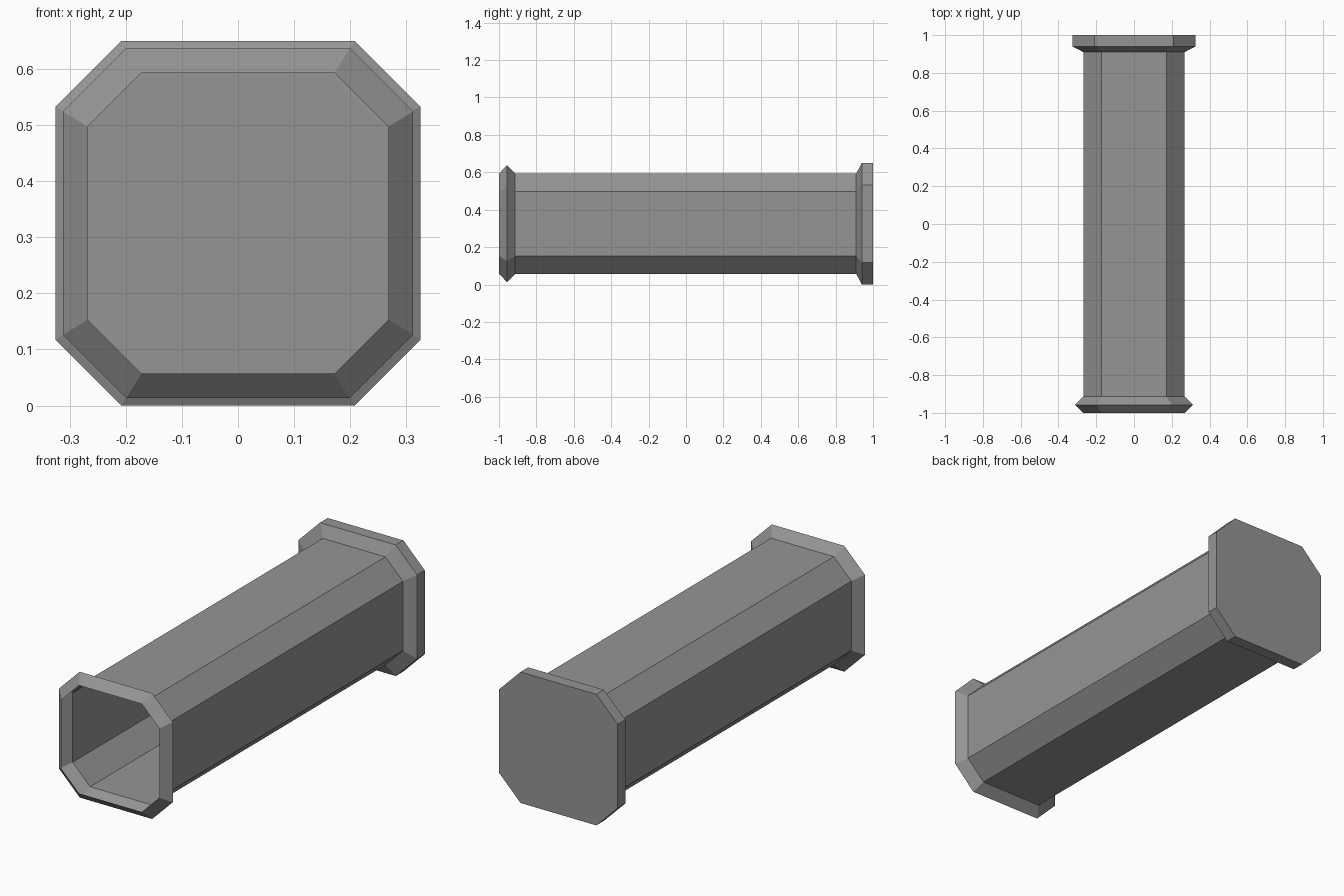
import bpy, bmesh

if "Cube" in bpy.data.objects:
    bpy.data.objects.remove(bpy.data.objects["Cube"])

grey = bpy.data.materials.new("mid_grey")
grey.diffuse_color = (0.30, 0.30, 0.30, 1)
grey.use_nodes = True
grey.node_tree.nodes["Principled BSDF"].inputs["Base Color"].default_value = grey.diffuse_color
CZ = 0.325  # height of the tube axis

# profile along the tube: (y, half width, corner flat half length)
profile = [
    (-1.0, 0.268, 0.172),    # open mouth
    (-0.957, 0.312, 0.199),  # collar ridge
    (-0.913, 0.268, 0.172),  # body start
    (0.91, 0.268, 0.172),    # body end
    (0.94, 0.325, 0.208),    # flange front
    (1.0, 0.325, 0.208),     # flange back
]


def octagon(bm, y, r, f):
    pts = [(f, r), (r, f), (r, -f), (f, -r), (-f, -r), (-r, -f), (-r, f), (-f, r)]
    return [bm.verts.new((x, y, CZ + z)) for x, z in pts]


# thin-walled octagonal tube, open at the front, capped at the back
bm = bmesh.new()
rings = [octagon(bm, *p) for p in profile]
for a, b in zip(rings, rings[1:]):
    for i in range(8):
        j = (i + 1) % 8
        bm.faces.new((a[i], a[j], b[j], b[i]))
bm.faces.new(rings[-1])
bmesh.ops.recalc_face_normals(bm, faces=bm.faces)
# make sure normals point outward (back cap faces +y)
bm.normal_update()
cap = max(bm.faces, key=lambda f: f.calc_center_median().y)
if cap.normal.y < 0:
    bmesh.ops.reverse_faces(bm, faces=bm.faces)

mesh = bpy.data.meshes.new("octagonal_tube")
bm.to_mesh(mesh)
bm.free()
mesh.materials.append(grey)
tube = bpy.data.objects.new("octagonal_tube", mesh)
bpy.context.collection.objects.link(tube)
